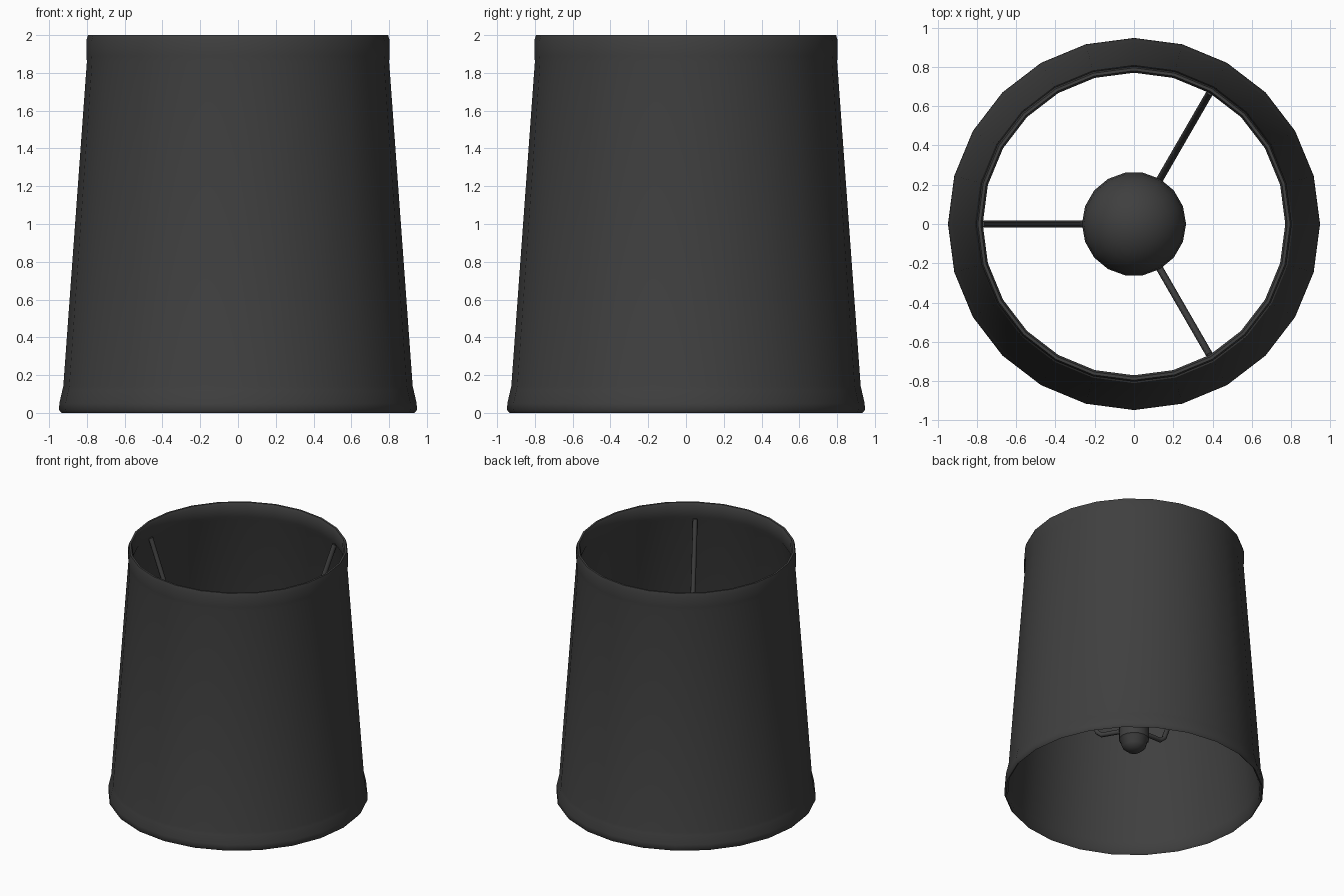
import bpy, bmesh, math

cube = bpy.data.objects.get("Cube")
if cube:
    bpy.data.objects.remove(cube, do_unlink=True)

charcoal = bpy.data.materials.new("charcoal")
charcoal.use_nodes = True
colour = (0.05, 0.05, 0.05, 1)
charcoal.diffuse_color = colour
charcoal.node_tree.nodes["Principled BSDF"].inputs["Base Color"].default_value = colour


def lathe(name, profile, sides, closed=False, angle=40):
    """Spin a (radius, height) profile around z."""
    bm = bmesh.new()
    verts = [bm.verts.new((r, 0, z)) for r, z in profile]
    pairs = list(zip(verts, verts[1:]))
    if closed:
        pairs.append((verts[-1], verts[0]))
    edges = [bm.edges.new(p) for p in pairs]
    bmesh.ops.spin(bm, geom=verts + edges, axis=(0, 0, 1), cent=(0, 0, 0),
                   steps=sides, angle=math.tau)
    bmesh.ops.remove_doubles(bm, verts=bm.verts, dist=0.0005)
    bmesh.ops.recalc_face_normals(bm, faces=bm.faces)
    mesh = bpy.data.meshes.new(name)
    bm.to_mesh(mesh)
    bm.free()
    mesh.materials.append(charcoal)
    obj = bpy.data.objects.new(name, mesh)
    bpy.context.collection.objects.link(obj)
    bpy.ops.object.select_all(action='DESELECT')
    obj.select_set(True)
    bpy.context.view_layer.objects.active = obj
    bpy.ops.object.shade_smooth_by_angle(angle=math.radians(angle))
    return obj


# Tapered shade with trim bands at both rims, outside then inside
lathe("shade", [
    (0.935, 0), (0.947, 0.015), (0.946, 0.05), (0.93, 0.12), (0.925, 0.14),
    (0.80, 1.86), (0.803, 1.89), (0.803, 1.97), (0.795, 2.0),
    (0.78, 2.0), (0.77, 1.98), (0.77, 1.89), (0.785, 1.86),
    (0.91, 0.14), (0.915, 0.1), (0.92, 0.015)], 24, closed=True, angle=60)

# Socket with a rounded knob underneath
lathe("socket", [(0, 0.33), (0.05, 0.34), (0.085, 0.37), (0.1, 0.42),
                 (0.11, 0.43), (0.11, 0.66), (0, 0.66)], 16)

# Pear-shaped bulb: neck followed by a round globe
globe_radius, globe_height = 0.265, 1.08
neck = [(0.09, 0.64), (0.1, 0.74), (0.15, 0.84)]
globe = [(globe_radius * math.cos(a), globe_height + globe_radius * math.sin(a))
         for a in (math.radians(d) for d in range(-30, 91, 15))]
lathe("bulb", neck + globe, 18, angle=60)

# Three bent wire spokes from the socket up to the top rim
path = [(0.08, 0.52), (0.25, 0.52), (0.285, 0.55), (0.775, 1.87)]
for i in range(3):
    turn = math.pi + i * math.tau / 3
    curve = bpy.data.curves.new(f"spoke_{i + 1}", 'CURVE')
    curve.dimensions = '3D'
    curve.bevel_depth = 0.018
    curve.bevel_resolution = 1
    curve.use_fill_caps = True
    spline = curve.splines.new('POLY')
    spline.points.add(len(path) - 1)
    for point, (r, z) in zip(spline.points, path):
        point.co = (r * math.cos(turn), r * math.sin(turn), z, 1)
    spline.use_smooth = True
    curve.materials.append(charcoal)
    bpy.context.collection.objects.link(bpy.data.objects.new(f"spoke_{i + 1}", curve))
